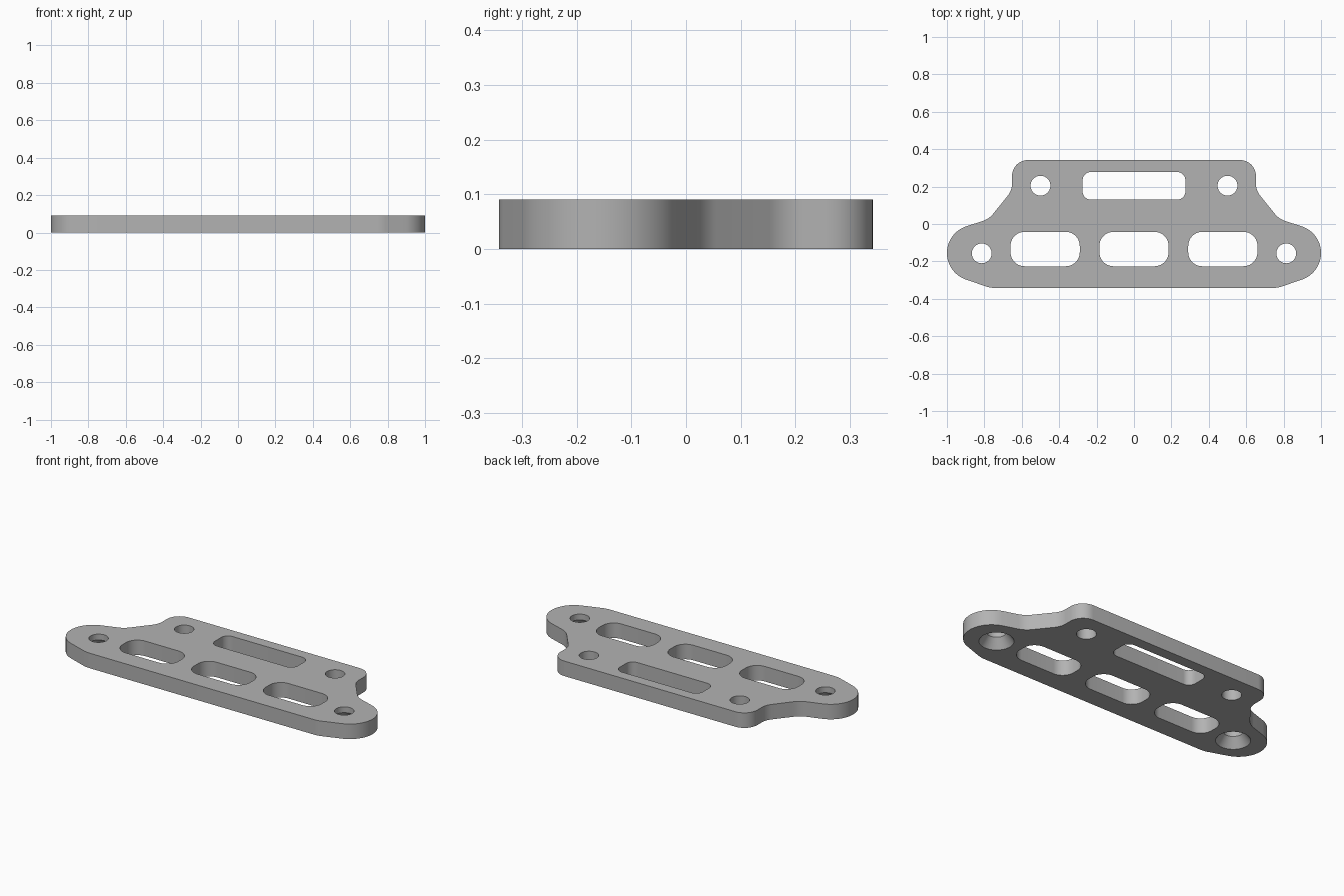
import bpy, bmesh
from math import cos, sin, pi, radians, tan
from mathutils import Vector

cube = bpy.data.objects.get("Cube")
if cube:
    bpy.data.objects.remove(cube, do_unlink=True)

THICK = 0.09


def fillet(corners, steps=10):
    """Closed outline from (x, y, radius) corners, rounding each by its radius."""
    pts = []
    for i, (x, y, r) in enumerate(corners):
        p = Vector((x, y))
        if r == 0:
            pts.append(p)
            continue
        a = (Vector(corners[i - 1][:2]) - p).normalized()
        b = (Vector(corners[(i + 1) % len(corners)][:2]) - p).normalized()
        half = a.angle(b) / 2
        centre = p + (a + b).normalized() * (r / sin(half))
        start = p + a * (r / tan(half)) - centre
        end = p + b * (r / tan(half)) - centre
        sweep = start.angle(end)
        for k in range(steps + 1):
            t = k / steps
            arc = start * sin((1 - t) * sweep) + end * sin(t * sweep)
            pts.append(centre + arc / sin(sweep))
    return pts


def slot(cx, cy, w, h, r):
    return fillet([(cx + sx * w / 2, cy + sy * h / 2, r)
                   for sx, sy in ((1, 1), (-1, 1), (-1, -1), (1, -1))])


def circle(cx, cy, r, n=40):
    return [Vector((cx + r * cos(2 * pi * k / n), cy + r * sin(2 * pi * k / n)))
            for k in range(n)]


def plate_outline():
    # Right half from top to bottom, with a round lobe at the end
    half = [(0.652, 0.342, 0.085), (0.652, 0.18, 0.1), (0.775, 0.027, 0.12)]
    lobe = [radians(72 - 6 * k) for k in range(25)]
    half += [(0.85 + 0.15 * cos(a), -0.155 + 0.15 * sin(a), 0) for a in lobe]
    half.append((0.767, -0.342, 0.15))
    return fillet(half + [(-x, y, r) for x, y, r in reversed(half)])


bm = bmesh.new()
cap_edges = {0: [], THICK: []}


def add_wall(rings):
    """Join stacked (outline, z) rings; first and last bound the flat faces."""
    loops = [[bm.verts.new((p.x, p.y, z)) for p in pts] for pts, z in rings]
    n = len(loops[0])
    for lo, hi in zip(loops, loops[1:]):
        for i in range(n):
            j = (i + 1) % n
            bm.faces.new((lo[i], lo[j], hi[j], hi[i]))
    for loop, z in ((loops[0], 0), (loops[-1], THICK)):
        cap_edges[z] += [bm.edges.get((loop[i - 1], loop[i])) for i in range(n)]


# Outer edge, long upper slot and three lower slots
straight = [plate_outline(), slot(0, 0.204, 0.55, 0.148, 0.045)]
straight += [slot(x, -0.134, 0.37, 0.184, 0.075) for x in (-0.475, 0, 0.475)]
# Upper plain holes
straight += [circle(x, 0.205, 0.053) for x in (-0.5, 0.5)]
for pts in straight:
    add_wall([(pts, 0), (pts, THICK)])

# End holes, countersunk from underneath
for x in (-0.814, 0.814):
    bore = circle(x, -0.157, 0.053)
    add_wall([(circle(x, -0.157, 0.093), 0), (bore, 0.055), (bore, THICK)])

# Flat top and bottom faces
for edges in cap_edges.values():
    bmesh.ops.triangle_fill(bm, use_beauty=True, edges=edges)
bmesh.ops.recalc_face_normals(bm, faces=bm.faces)

mesh = bpy.data.meshes.new("mounting_plate")
bm.to_mesh(mesh)
bm.free()
plate = bpy.data.objects.new("mounting_plate", mesh)
bpy.context.collection.objects.link(plate)

# Plain grey finish
grey = bpy.data.materials.new("plain_grey")
grey.use_nodes = True
colour = (0.45, 0.45, 0.45, 1)
grey.diffuse_color = colour
grey.node_tree.nodes["Principled BSDF"].inputs["Base Color"].default_value = colour
mesh.materials.append(grey)

bpy.ops.object.select_all(action='DESELECT')
plate.select_set(True)
bpy.context.view_layer.objects.active = plate
bpy.ops.object.shade_smooth_by_angle(angle=radians(30))
